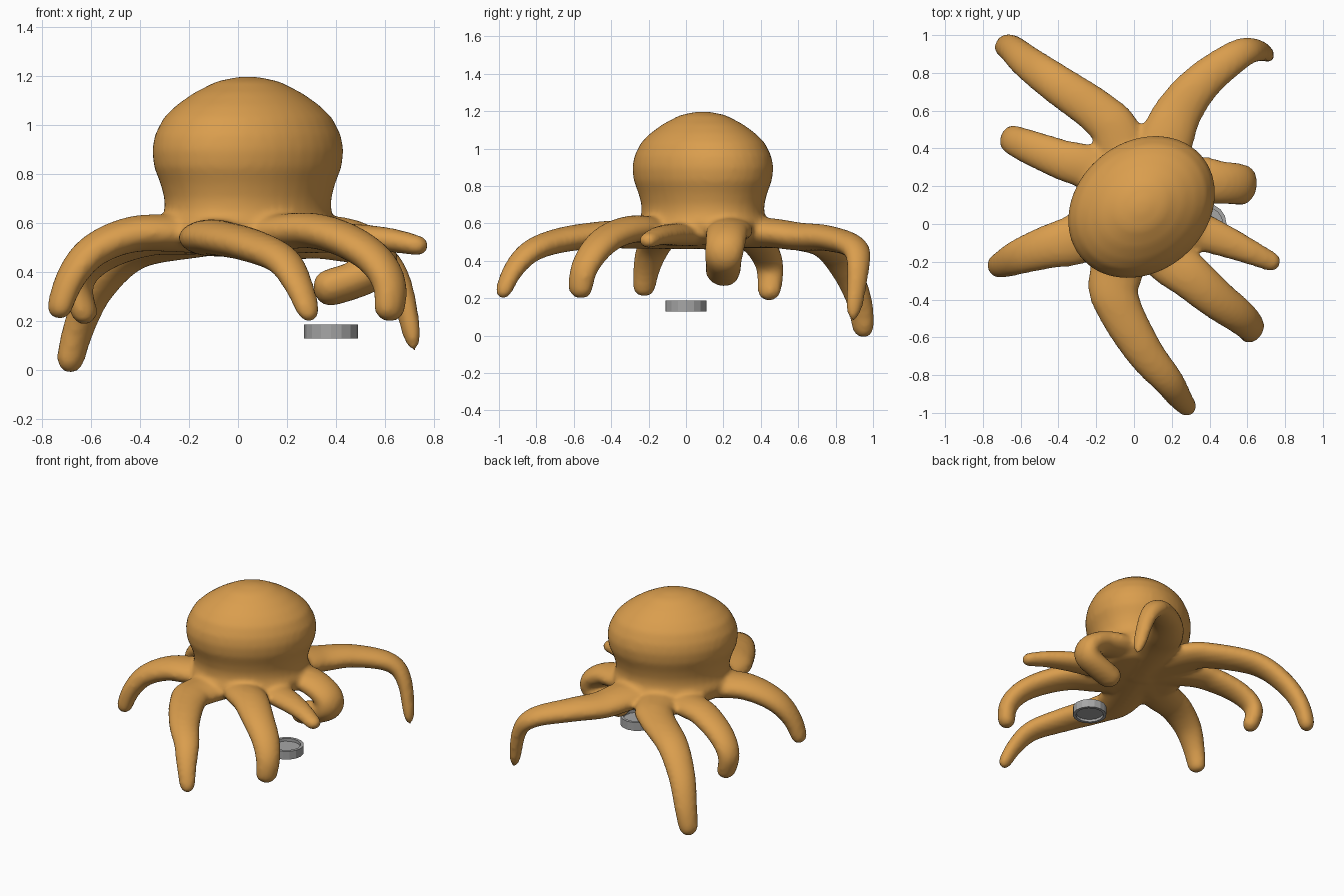
import bpy, bmesh, math
from mathutils import Vector, Matrix

cube = bpy.data.objects.get("Cube")
if cube:
    bpy.data.objects.remove(cube, do_unlink=True)


def material(name, rgb, rough=0.6):
    mat = bpy.data.materials.new(name)
    mat.use_nodes = True
    mat.diffuse_color = (*rgb, 1)
    shader = mat.node_tree.nodes["Principled BSDF"]
    shader.inputs["Base Color"].default_value = (*rgb, 1)
    shader.inputs["Roughness"].default_value = rough
    return mat


def finish(bm, name, mat):
    bmesh.ops.recalc_face_normals(bm, faces=bm.faces)
    mesh = bpy.data.meshes.new(name)
    bm.to_mesh(mesh)
    bm.free()
    mesh.materials.append(mat)
    obj = bpy.data.objects.new(name, mesh)
    bpy.context.collection.objects.link(obj)
    return obj


def loft(bm, rings, closed=False):
    """Skin a list of point rings; cap both ends, or join last to first."""
    loops = [[bm.verts.new(p) for p in ring] for ring in rings]
    pairs = list(zip(loops, loops[1:]))
    if closed:
        pairs.append((loops[-1], loops[0]))
    else:
        bm.faces.new(loops[0])
        bm.faces.new(loops[-1])
    for a, b in pairs:
        for i in range(len(a)):
            j = (i + 1) % len(a)
            bm.faces.new((a[i], a[j], b[j], b[i]))


def circle(count):
    return [(math.cos(2 * math.pi * i / count), math.sin(2 * math.pi * i / count))
            for i in range(count)]


def spline(points, steps=8):
    """Smooth path passing through every point."""
    p = [points[0]] + points + [points[-1]]
    path = []
    for a, b, c, d in zip(p, p[1:], p[2:], p[3:]):
        for k in range(steps):
            t = k / steps
            path.append(0.5 * (2 * b + (c - a) * t + (2 * a - 5 * b + 4 * c - d) * t ** 2
                               + (3 * b - a - 3 * c + d) * t ** 3))
    return path + [points[-1]]


HUB = Vector((0.03, 0.09, 0.54))


def arm(bm, base, tip, points):
    """Tapered, flattened arm with a rounded end."""
    path = spline([HUB] + [Vector(p) for p in points])
    last = len(path) - 1
    side = (path[1] - path[0]).cross(Vector((0, 0, 1)))
    rings = []
    for i, p in enumerate(path):
        tangent = (path[min(i + 1, last)] - path[max(i - 1, 0)]).normalized()
        side = (side - tangent * side.dot(tangent)).normalized()
        up = side.cross(tangent)
        s = i / last
        r = base + (tip - base) * s
        if s > 0.92:
            r *= math.sqrt(max(0.06, 1 - ((s - 0.92) / 0.08) ** 2))
        flat = 0.48 + 0.36 * s
        rings.append([p + side * r * c + up * r * flat * n for c, n in circle(16)])
    loft(bm, rings)


orange = material("warm orange", (0.70, 0.34, 0.075))
grey = material("metal grey", (0.38, 0.38, 0.38))

# Bulbous head: scaled oval sections from underside to crown
body = bmesh.new()
profile = [(0.3, 0.475), (0.7, 0.485), (0.88, 0.53), (0.92, 0.6), (0.87, 0.65),
           (0.87, 0.7), (0.91, 0.76), (0.98, 0.83), (1.0, 0.9), (0.97, 0.96),
           (0.88, 1.03), (0.75, 1.08), (0.57, 1.13), (0.33, 1.178), (0.1, 1.197)]
turn = Matrix.Rotation(math.radians(40), 3, "Z")
loft(body, [[turn @ Vector((0.42 * f * c, 0.345 * f * s, 0)) + Vector((0.04, 0.09, z))
             for c, s in circle(40)] for f, z in profile])

# Eight arms, each with its own pose
arm(body, 0.15, 0.06, [(-.08, .45, .54), (-.18, .58, .53), (-.42, .75, .48),
                       (-.57, .86, .34), (-.65, .93, .17), (-.695, .95, -.01)])
arm(body, 0.17, 0.04, [(.16, .42, .55), (.24, .6, .53), (.37, .76, .52),
                       (.56, .9, .47), (.66, .92, .35), (.72, .89, .08)])
arm(body, 0.14, 0.06, [(-.21, .28, .54), (-.38, .34, .53), (-.56, .41, .46),
                       (-.65, .45, .35), (-.61, .44, .19)])
arm(body, 0.16, 0.055, [(-.28, -.07, .56), (-.45, -.12, .55), (-.6, -.17, .48),
                        (-.69, -.21, .36), (-.74, -.23, .21)])
arm(body, 0.16, 0.045, [(-.1, -.28, .54), (-.08, -.44, .54), (.05, -.67, .51),
                        (.18, -.83, .45), (.25, -.93, .34), (.3, -.99, .2)])
arm(body, 0.15, 0.065, [(.15, -.15, .56), (.3, -.28, .57), (.44, -.4, .53),
                        (.56, -.49, .45), (.62, -.55, .34), (.61, -.57, .2)])
arm(body, 0.13, 0.045, [(.3, -.02, .54), (.48, -.09, .54), (.63, -.155, .53),
                        (.77, -.22, .5)])
arm(body, 0.13, 0.09, [(.3, .23, .56), (.45, .22, .55), (.56, .21, .49),
                       (.57, .2, .42), (.48, .2, .37), (.31, .19, .32)])
octopus = finish(body, "octopus_body", orange)

# Fuse head and arms into one soft skin
remesh = octopus.modifiers.new("fuse", "REMESH")
remesh.mode = "VOXEL"
remesh.voxel_size = 0.016
remesh.use_smooth_shade = True
soften = octopus.modifiers.new("soften", "SMOOTH")
soften.factor = 0.5
soften.iterations = 8

# Small round cap: rim with a recessed plate
cap_centre = Vector((0.38, 0, 0.16))


def disc_rings(profile):
    return [[cap_centre + Vector((r * c, r * s, z)) for c, s in circle(16)]
            for r, z in profile]


rim = bmesh.new()
loft(rim, disc_rings([(0.11, -0.03), (0.11, 0.028), (0.09, 0.028), (0.09, -0.03)]), closed=True)
finish(rim, "cap_rim", grey)
plate = bmesh.new()
loft(plate, disc_rings([(0.092, -0.012), (0.092, 0.008)]))
finish(plate, "cap_plate", grey)
